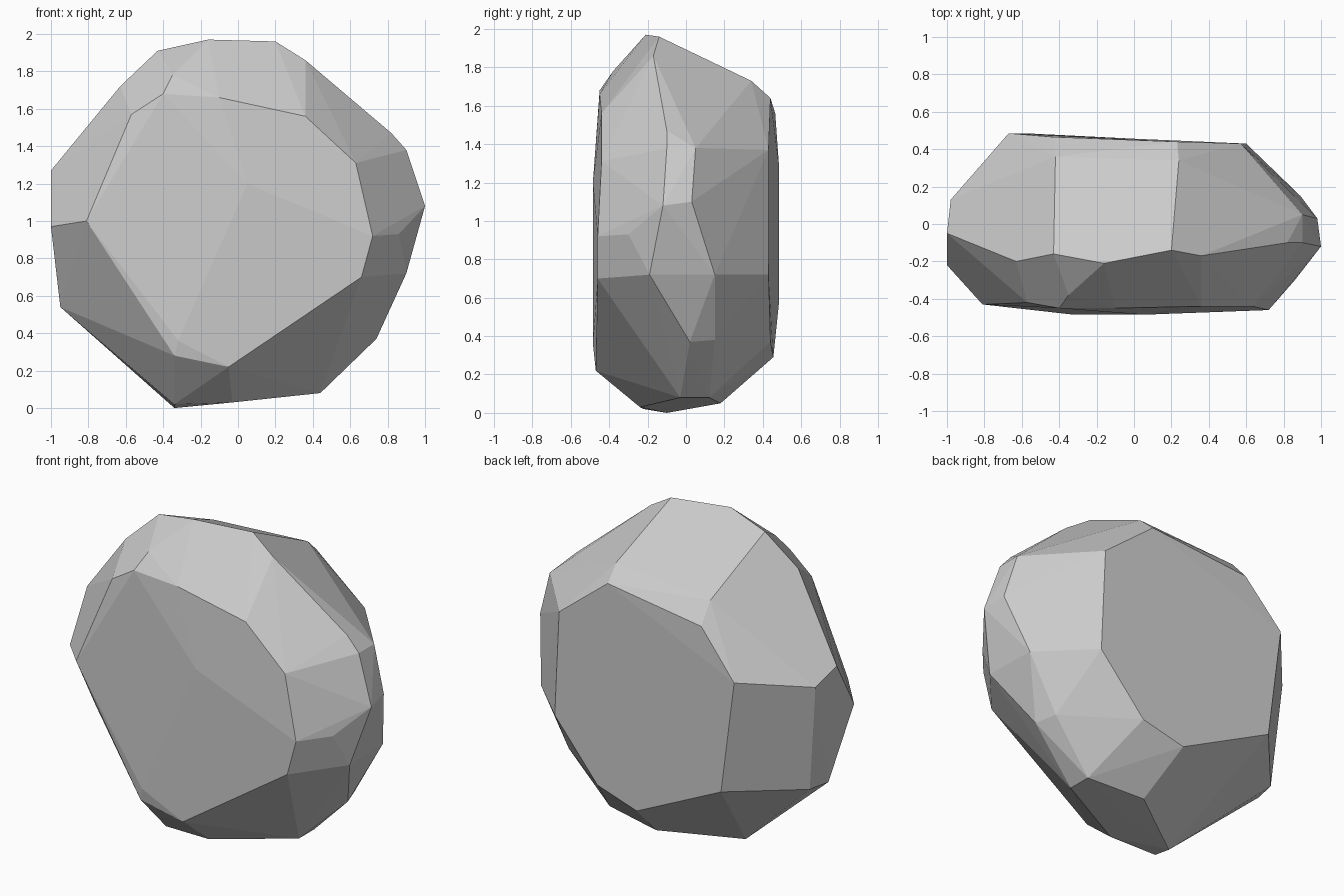
import bpy, bmesh, math

# Corner points of the faceted boulder, grouped by side
back = [(.23, .44, 1.64), (-.43, .465, 1.56), (-.67, .485, 1.28), (-.58, .485, .58),
        (.02, .455, .29), (.3, .44, .37), (.6, .43, .72), (.57, .43, 1.37)]
top = [(.24, .34, 1.73), (-.42, .36, 1.68), (.2, -.14, 1.96), (-.16, -.21, 1.97),
       (-.43, -.16, 1.91), (-.63, -.2, 1.72), (-.35, -.38, 1.78)]
left = [(-1, -.05, 1.27), (-.98, .13, 1.2), (-1, -.22, .97),
        (-.95, -.04, .54), (-.92, .1, .54)]
bottom = [(-.34, -.22, .02), (-.34, -.1, 0), (-.03, -.24, .03),
          (.44, -.03, .08), (.44, .12, .08), (.08, .18, .05)]
right = [(.74, .02, .37), (.7, .15, .38), (.9, -.19, .72), (.89, .15, .72), (.86, -.3, .93),
         (1, -.12, 1.08), (.98, .03, 1.1), (.9, .05, 1.38), (.9, -.1, 1.38),
         (.82, -.1, 1.47), (.36, -.17, 1.86)]
front = [(-.81, -.43, 1), (-.34, -.47, .28), (-.05, -.47, .22), (.66, -.46, .7),
         (.72, -.46, .92), (.63, -.44, 1.31), (.36, -.44, 1.56), (-.1, -.45, 1.66),
         (-.4, -.45, 1.68), (-.57, -.42, 1.57), (.05, -.485, 1.2), (-.32, -.485, .36)]

# Wrap the corners in a convex hull and merge nearly coplanar triangles
bm = bmesh.new()
for p in back + top + left + bottom + right + front:
    bm.verts.new(p)
hull = bmesh.ops.convex_hull(bm, input=bm.verts)
loose = [v for v in bm.verts if not v.link_faces]
bmesh.ops.delete(bm, geom=loose, context='VERTS')
bmesh.ops.dissolve_limit(bm, angle_limit=math.radians(2), verts=bm.verts, edges=bm.edges)
bmesh.ops.recalc_face_normals(bm, faces=bm.faces)

mesh = bpy.data.meshes.new("boulder")
bm.to_mesh(mesh)
bm.free()
bpy.context.collection.objects.link(bpy.data.objects.new("boulder", mesh))
